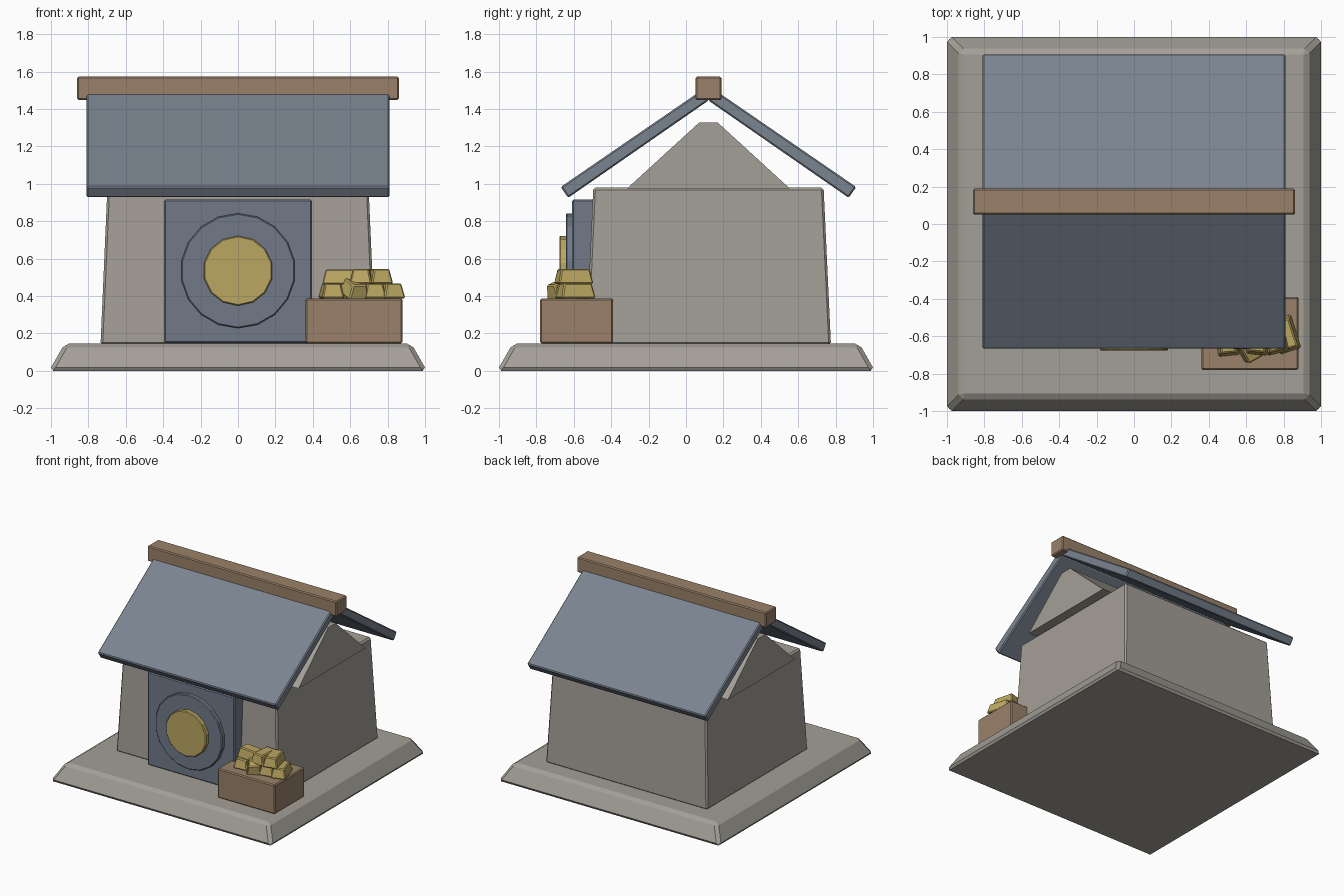
import bpy, bmesh
from math import radians, pi
from mathutils import Matrix, Vector

default = bpy.data.objects.get("Cube")
if default:
    bpy.data.objects.remove(default, do_unlink=True)


def material(name, rgb):
    m = bpy.data.materials.new(name)
    m.use_nodes = True
    colour = (*rgb, 1)
    m.diffuse_color = colour
    m.node_tree.nodes["Principled BSDF"].inputs["Base Color"].default_value = colour
    return m


STONE = material("stone grey", (.37, .35, .31))
SLATE = material("slate blue", (.195, .23, .28))
DOOR = material("door slate", (.165, .195, .25))
WOOD = material("timber brown", (.32, .22, .14))
GOLD = material("gold", (.50, .385, .12))
MID_Y = 0.12  # the building sits slightly behind the plinth centre


def finish(name, bm, mat, bevel=0.0):
    bmesh.ops.recalc_face_normals(bm, faces=bm.faces)
    mesh = bpy.data.meshes.new(name)
    bm.to_mesh(mesh)
    bm.free()
    mesh.materials.append(mat)
    obj = bpy.data.objects.new(name, mesh)
    bpy.context.collection.objects.link(obj)
    if bevel:
        mod = obj.modifiers.new("chamfer", 'BEVEL')
        mod.width = bevel
        mod.segments = 1
        mod.limit_method = 'ANGLE'
    return obj


def block(name, mat, centre, size, top=(1, 1), bevel=0.008, turn=0.0):
    """Box whose upper face is scaled by top."""
    bm = bmesh.new()
    bmesh.ops.create_cube(bm, size=1)
    for v in bm.verts:
        v.co = Vector(v.co[i] * size[i] for i in range(3))
        if v.co.z > 0:
            v.co.x *= top[0]
            v.co.y *= top[1]
    obj = finish(name, bm, mat, bevel)
    obj.location = centre
    obj.rotation_euler.z = radians(turn)
    return obj


def prism(name, mat, profile, half_length, bevel=0.006):
    """Extrude a (y, z) profile along x, symmetric about x = 0."""
    bm = bmesh.new()
    face = bm.faces.new([bm.verts.new((-half_length, y, z)) for y, z in profile])
    ext = bmesh.ops.extrude_face_region(bm, geom=[face])
    moved = [g for g in ext["geom"] if isinstance(g, bmesh.types.BMVert)]
    bmesh.ops.translate(bm, verts=moved, vec=(2 * half_length, 0, 0))
    return finish(name, bm, mat, bevel)


def disc(name, mat, radius, sides, y_front, y_back, z):
    """Short cylinder facing the front."""
    bm = bmesh.new()
    bmesh.ops.create_cone(bm, cap_ends=True, segments=sides, radius1=radius,
                          radius2=radius, depth=y_back - y_front)
    bmesh.ops.rotate(bm, verts=bm.verts, matrix=Matrix.Rotation(pi / 2, 3, 'X'))
    obj = finish(name, bm, mat, 0.006)
    obj.location = (0, (y_front + y_back) / 2, z)


# Plinth and tapered walls
block("plinth", STONE, (0, 0, .0725), (2.02, 2.02, .145), (.918, .918), .022)
block("walls", STONE, (0, MID_Y, .56), (1.47, 1.31, .84), (.95, .94), .012)

# Gable block under the roof
prism("gable", STONE, [(MID_Y - .435, .975), (MID_Y + .435, .975),
                       (MID_Y + .05, 1.327), (MID_Y - .05, 1.327)], .77, 0)

# Two roof slopes and the ridge beam
for side, label in ((-1, "front"), (1, "back")):
    prism(label + "_roof_panel", SLATE,
          [(MID_Y, 1.445), (MID_Y + side * .75, .925),
           (MID_Y + side * .79, .983), (MID_Y, 1.525)], .81, .008)
block("ridge_beam", WOOD, (0, MID_Y, 1.51), (1.72, .14, .125))

# Vault door with its round plates
block("door", DOOR, (0, -.53, .5325), (.79, .16, .765))
disc("door_ring", DOOR, .307, 18, -.642, -.58, .535)
disc("door_disc", GOLD, .187, 14, -.677, -.62, .535)

# Crate with a heap of ingots: x, y, z of the base, turn, tilt
block("crate", WOOD, (.62, -.585, .267), (.52, .39, .24))
ingots = [(.50, -.61, .388, 6, 0), (.61, -.58, .388, -8, 0),
          (.72, -.60, .388, 10, 0), (.81, -.59, .388, 18, 0),
          (.55, -.61, .462, 84, 0), (.665, -.605, .465, -6, 0),
          (.75, -.60, .465, 14, 0), (.61, -.65, .41, 30, 22)]
for i, (x, y, z, turn, tilt) in enumerate(ingots):
    bar = block("ingot_%d" % (i + 1), GOLD, (x, y, z + .04), (.12, .19, .08),
                (.7, .82), .007, turn)
    bar.rotation_euler.x = radians(tilt)
